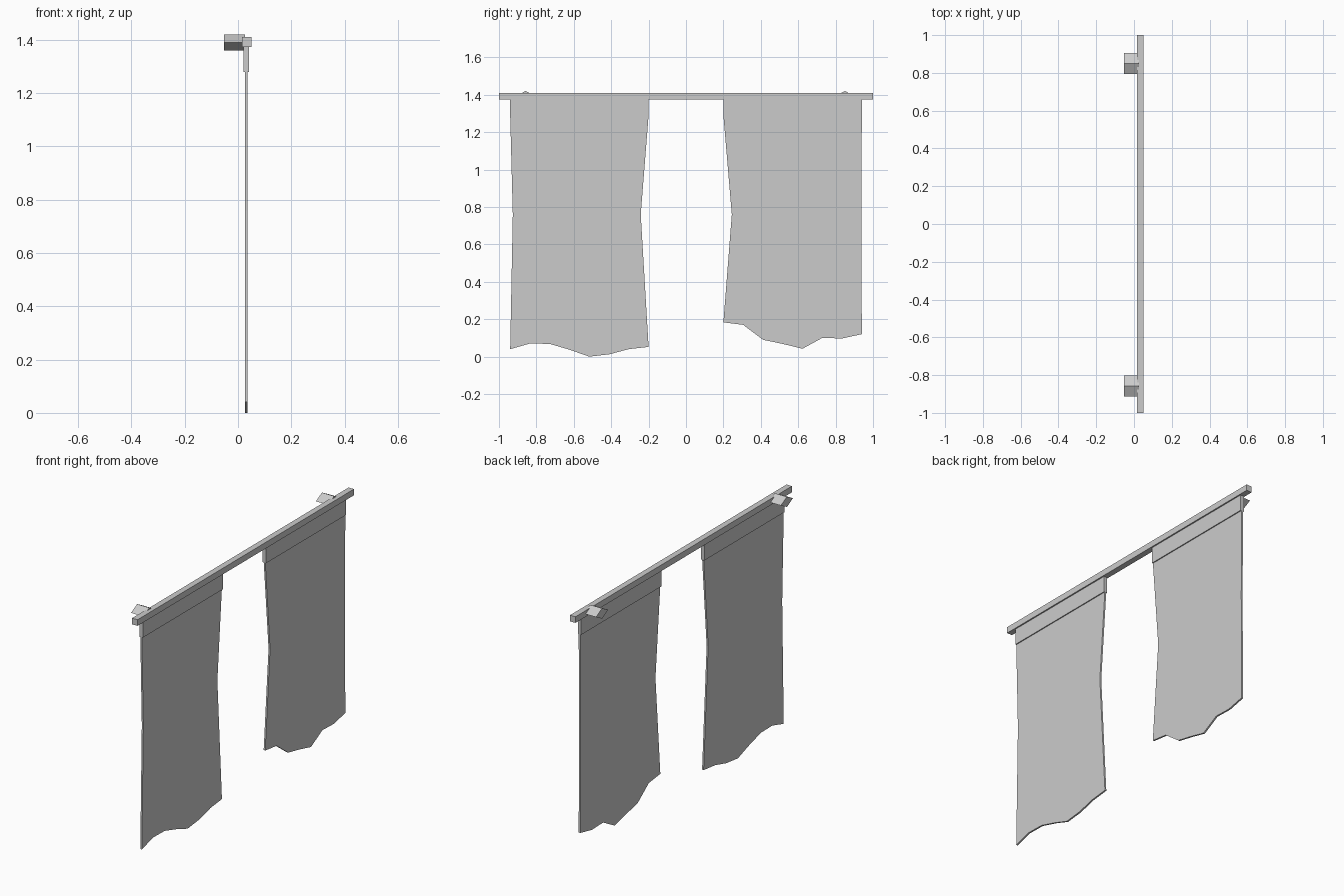
import bpy, bmesh

if "Cube" in bpy.data.objects:
    bpy.data.objects.remove(bpy.data.objects["Cube"])


def prism(name, outline, x0, x1):
    """Extrude a (y, z) outline along x."""
    bm = bmesh.new()
    face = bm.faces.new([bm.verts.new((x0, y, z)) for y, z in outline])
    res = bmesh.ops.extrude_face_region(bm, geom=[face])
    verts = [g for g in res["geom"] if isinstance(g, bmesh.types.BMVert)]
    bmesh.ops.translate(bm, verts=verts, vec=(x1 - x0, 0, 0))
    bmesh.ops.recalc_face_normals(bm, faces=bm.faces)
    mesh = bpy.data.meshes.new(name)
    bm.to_mesh(mesh)
    bm.free()
    obj = bpy.data.objects.new(name, mesh)
    bpy.context.collection.objects.link(obj)
    return obj


def rect(y0, y1, z0, z1):
    return [(y0, z0), (y1, z0), (y1, z1), (y0, z1)]


# Rail across the top
prism("curtain_rod", rect(-1, 1, 1.374, 1.41), 0.015, 0.05)

# Diamond-section wall pegs
for side, y in (("left", -0.858), ("right", 0.85)):
    prism("wall_peg_" + side,
          [(y - 0.056, 1.39), (y, 1.36), (y + 0.056, 1.39), (y, 1.42)],
          -0.052, 0.027)

# Thick top hems, tucked under the rail
for side, y0, y1 in (("left", -0.94, -0.20), ("right", 0.20, 0.94)):
    prism("curtain_hem_" + side, rect(y0, y1, 1.28, 1.376), 0.02, 0.042)

# Cloth panels: ragged bottom edge heights, pinched at mid height
panels = {
    "left": (-0.94, -0.20, -0.926, -0.242,
             [0.04, 0.07, 0.068, 0.037, 0.0, 0.012, 0.04, 0.052]),
    "right": (0.20, 0.94, 0.245, 0.938,
              [0.183, 0.17, 0.09, 0.068, 0.042, 0.10, 0.097, 0.12]),
}
for side, (y0, y1, mid0, mid1, bottom) in panels.items():
    outline = [(y0 + (y1 - y0) * i / 7, z) for i, z in enumerate(bottom)]
    outline += [(mid1, 0.76), (y1, 1.29), (y0, 1.29), (mid0, 0.76)]
    prism("curtain_" + side, outline, 0.026, 0.036)
